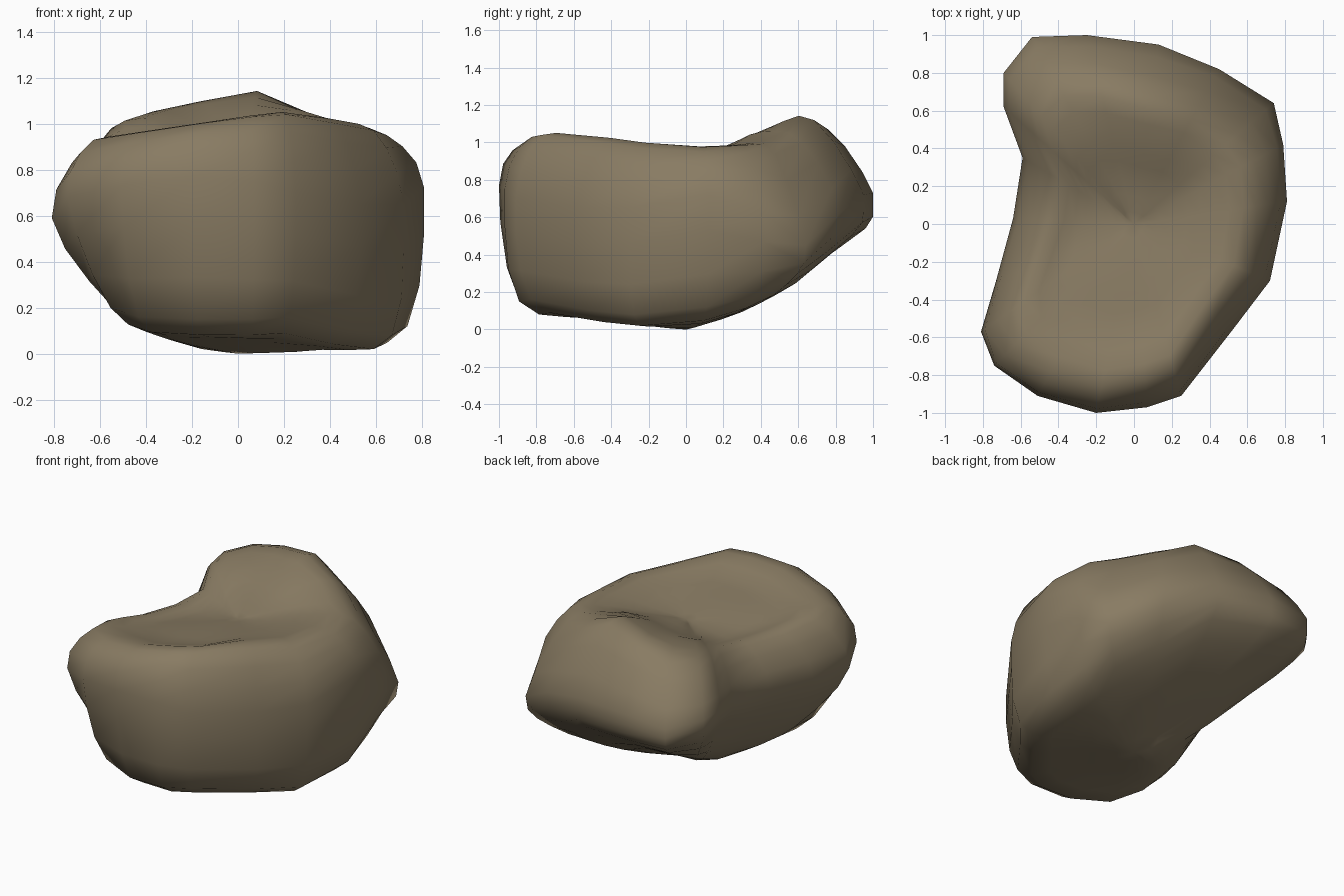
import bpy, bmesh
from mathutils import Vector

if "Cube" in bpy.data.objects:
    bpy.data.objects.remove(bpy.data.objects["Cube"])

# One column per compass direction, anticlockwise from the right side:
# belly x, y, z | top edge scale, z | bottom edge scale, z
COLUMNS = [
    (.81, .12, .72, .80, .95, .91, .12), (.79, .42, .62, .80, .95, .88, .18),
    (.74, .64, .45, .74, .94, .84, .24), (.45, .82, .62, .76, 1.0, .82, .32),
    (.13, .95, .72, .72, 1.12, .93, .50), (-.25, 1.0, .73, .76, 1.07, .96, .54),
    (-.54, .99, .70, .77, 1.02, .95, .54), (-.69, .80, .73, .80, .98, .93, .55),
    (-.69, .62, .73, .80, .95, .88, .54),
    (-.59, .35, .66, .75, .90, .82, .42), (-.64, .03, .63, .75, .88, .70, .25),
    (-.73, -.30, .60, .78, .88, .68, .19), (-.81, -.57, .59, .80, .91, .67, .20),
    (-.74, -.75, .68, .85, .93, .75, .20), (-.51, -.91, .73, .86, .96, .85, .16),
    (-.20, -1.0, .77, .86, 1.0, .89, .15), (.07, -.97, .75, .85, 1.03, .92, .15),
    (.25, -.91, .70, .85, 1.04, .91, .16), (.53, -.55, .65, .82, 1.0, .91, .10),
    (.72, -.30, .65, .82, .97, .93, .08),
]
STEPS = 3  # curve points between neighbouring levels


def ramp(a, b, v):
    """Smooth step from 0 at a to 1 at b."""
    t = min(1, max(0, (v - a) / (b - a)))
    return t * t * (3 - 2 * t)


def top_height(x, y):
    """Shallow saddle with a raised lobe at the back and a lower left side."""
    lobe = ramp(.05, .5, y) * (1 - ramp(.1, .5, x))
    return .92 + .13 * x + .05 * ramp(0, -.5, y) + .16 * lobe


def under_height(x, y):
    """Belly lifting to the back and a little to the front and left."""
    back = max(0, y) * (.28 + .17 * (1 - ramp(-.1, .3, x)))
    return max(.005, .03 + back + max(0, -.06 * y) - .06 * x)


def spline(a, b, c, d, t):
    """Catmull-Rom curve between b and c."""
    return .5 * (2 * b + (c - a) * t + (2 * a - 5 * b + 4 * c - d) * t * t
                 + (3 * b - a - 3 * c + d) * t ** 3)


def column(x, y, z, kt, zt, kb, zb):
    """Smooth profile from near the bottom centre up and over to the top centre."""
    u, p, q = kb * .55, kt * .66, kt * .33
    levels = [(0, 0), (u, under_height(x * u, y * u)), (kb, zb), (1, z), (kt, zt),
              (p, top_height(x * p, y * p)), (q, top_height(x * q, y * q)),
              (0, top_height(0, 0))]
    pts = [Vector((k, h)) for k, h in levels]
    ext = [pts[0]] + pts + [pts[-1]]
    out = []
    for i in range(len(pts) - 1):
        out += [spline(*ext[i:i + 4], s / STEPS) for s in range(STEPS)]
    return [(x * min(v.x, 1), y * min(v.x, 1), max(v.y, 0)) for v in out[1:]]


# Boulder: columns bridged side by side, closed by a fan at each pole
bm = bmesh.new()
cols = [[bm.verts.new(p) for p in column(*c)] for c in COLUMNS]
low, high = bm.verts.new((0, 0, 0)), bm.verts.new((0, 0, top_height(0, 0)))
for a, b in zip(cols, cols[1:] + cols[:1]):
    bm.faces.new((low, b[0], a[0]))
    bm.faces.new((high, a[-1], b[-1]))
    for i in range(len(a) - 1):
        bm.faces.new((a[i], b[i], b[i + 1], a[i + 1]))
bmesh.ops.recalc_face_normals(bm, faces=bm.faces)
for f in bm.faces:
    f.smooth = True
mesh = bpy.data.meshes.new("boulder")
bm.to_mesh(mesh)
bm.free()

stone = bpy.data.materials.new("brown stone")
stone.diffuse_color = (.25, .20, .125, 1)
stone.use_nodes = True
stone.node_tree.nodes["Principled BSDF"].inputs["Base Color"].default_value = stone.diffuse_color
mesh.materials.append(stone)
bpy.context.collection.objects.link(bpy.data.objects.new("boulder", mesh))
